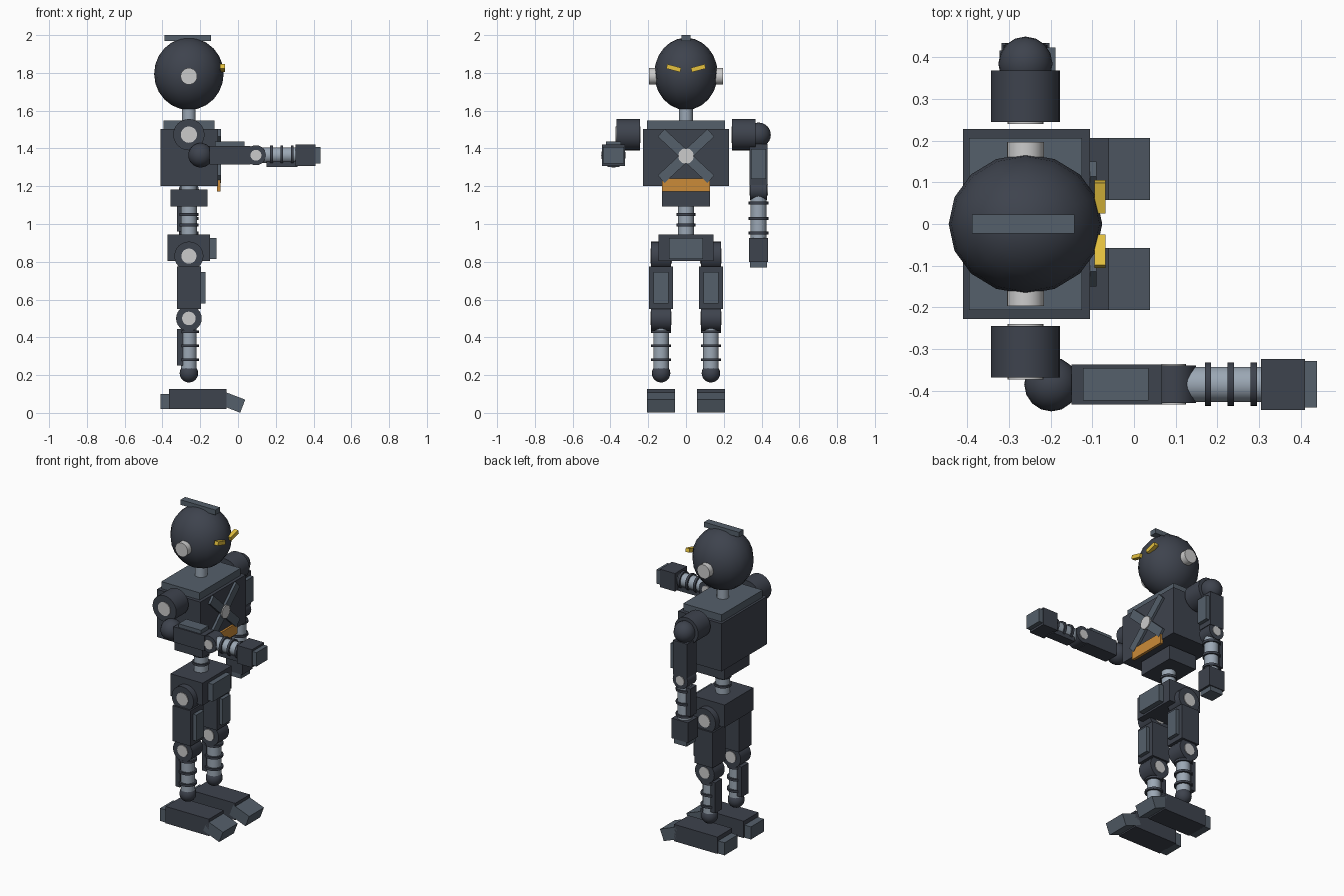
import bpy
from math import pi, radians

if "Cube" in bpy.data.objects:
    bpy.data.objects.remove(bpy.data.objects["Cube"])

CX = -0.26  # body centre line


def mat(name, r, g, b):
    m = bpy.data.materials.new(name)
    m.diffuse_color = (r, g, b, 1)
    m.use_nodes = True
    m.node_tree.nodes["Principled BSDF"].inputs["Base Color"].default_value = m.diffuse_color
    return m


DARK = mat("dark_metal", .048, .056, .075)
MID = mat("mid_metal", .09, .115, .145)
STEEL = mat("steel", .33, .39, .46)
LIGHT = mat("light_metal", .54, .54, .54)
GOLD = mat("gold", .79, .54, .05)
ORANGE = mat("orange", .6, .26, .04)


def finish(name, m, smooth=False):
    o = bpy.context.object
    o.name = name
    o.data.materials.append(m)
    if smooth:
        bpy.ops.object.shade_smooth_by_angle(angle=radians(40))
    return o


def box(name, m, x, y, z, rot=(0, 0, 0)):
    """Box from (min, max) ranges, rotated about its centre."""
    r = (x, y, z)
    bpy.ops.mesh.primitive_cube_add(size=1, location=[(a + b) / 2 for a, b in r], rotation=rot)
    o = finish(name, m)
    o.scale = [abs(b - a) for a, b in r]
    return o


def cyl(name, m, c, r, length, axis):
    rot = {"x": (0, pi / 2, 0), "y": (pi / 2, 0, 0), "z": (0, 0, 0)}[axis]
    bpy.ops.mesh.primitive_cylinder_add(vertices=24, radius=r, depth=length, location=c, rotation=rot)
    return finish(name, m, True)


def ball(name, m, c, r, seg=16, rings=12):
    bpy.ops.mesh.primitive_uv_sphere_add(segments=seg, ring_count=rings, radius=1, location=c)
    o = finish(name, m, True)
    o.scale = r if isinstance(r, tuple) else (r, r, r)
    return o


def span(c, h):
    return (c - h, c + h)


def joint(name, c, r, half, hub):
    """Round pivot across y with a light hub showing on both ends."""
    cyl(name, DARK, c, r, 2 * half, "y")
    cyl(name + "_hub", LIGHT, c, hub, 2 * half + .008, "y")


# Head
ball("head", DARK, (CX, 0, 1.795), (.184, .168, .191))
box("head_crest", MID, (-.388, -.143), span(0, .023), (1.968, 2.0))
cyl("neck", STEEL, (CX, 0, 1.58), .036, .10, "z")
for s in (-1, 1):
    cyl("ear", LIGHT, (CX, s * .168, 1.782), .044, .058, "y")
    box("eye", GOLD, (-.095, -.068), span(s * .065, .038), span(1.825, .012), (s * radians(15), 0, 0))

# Torso
box("torso", DARK, (-.41, -.105), span(0, .228), (1.20, 1.503))
box("collar_plate", MID, span(CX, .135), span(0, .206), (1.50, 1.548))
for s in (-1, 1):
    box("chest_cross_bar", MID, (-.112, -.09), span(0, .18), span(1.36, .027), (s * radians(43), 0, 0))
cyl("chest_disc", LIGHT, (-.098, 0, 1.36), .041, .03, "x")
box("belly_plate", ORANGE, (-.11, -.092), span(0, .127), (1.172, 1.24))
box("abdomen", DARK, span(CX, .098), span(0, .127), (1.093, 1.183))
cyl("spine", STEEL, (CX, 0, 1.075), .042, .27, "z")
for z in (.995, 1.05):
    cyl("spine_ring", DARK, (CX, 0, z), .05, .014, "z")

# Pelvis
box("pelvis", DARK, span(CX, .113), span(0, .145), (.803, .945))
box("pelvis_plate", MID, (-.15, -.114), span(0, .09), (.815, .925))

# Legs
for s in (-1, 1):
    y = s * .132
    joint("hip", (CX, y, .83), .077, .053, .04)
    box("thigh", DARK, span(CX, .064), span(y, .064), (.55, .775))
    box("thigh_plate", MID, (-.20, -.173), span(y, .039), (.58, .745))
    joint("knee", (CX, y, .50), .068, .052, .036)
    cyl("shin", STEEL, (CX, y, .335), .041, .25, "z")
    for z in (.43, .355, .282):
        cyl("shin_ring", DARK, (CX, y, z), .053, .014, "z")
    box("calf_plate", DARK, (-.322, -.29), span(y, .035), (.252, .445))
    ball("ankle", DARK, (CX, y, .21), .049)
    box("foot", DARK, (-.365, -.06), span(y, .074), (.02, .127))
    box("heel", MID, (-.41, -.36), span(y, .066), (.02, .10))
    box("toe", MID, span(-.031, .06), span(y, .074), span(.057, .037), (0, radians(21), 0))
    # Shoulder
    joint("shoulder", (CX, s * .306, 1.473), .083, .062, .043)


def arm(raised, side, origin, elbow, fore, rings, shield, hand, tip, hand_half):
    """Arm along its own axis: t runs outward from the shoulder ball, f is the arm's front."""
    ox, oz = origin
    y = side * .384

    def place(t, f):
        return (ox + t, oz + f) if raised else (ox + f, oz - t)

    def abox(name, m, t, h, f):
        (x0, z0), (x1, z1) = place(t[0], f[0]), place(t[1], f[1])
        box(name, m, (x0, x1), span(y, h), (z0, z1))

    def at(t):
        x, z = place(t, 0)
        return (x, y, z)

    ax = "x" if raised else "z"
    ball("shoulder_ball", DARK, (ox, y, oz), .065)
    abox("upper_arm", DARK, (.048, .265), .048, span(0, .049))
    abox("upper_arm_plate", MID, (.076, .233), .039, (.045, .072))
    joint("elbow", at(elbow), .053, .045, .029)
    cyl("forearm", STEEL, at((fore[0] + fore[1]) / 2), .042, fore[1] - fore[0], ax)
    for t in rings:
        cyl("forearm_ring", DARK, at(t), .052, .015, ax)
    abox("forearm_plate", DARK, shield, .032, (-.062, -.032))
    abox("hand", DARK, (fore[1] - .003, hand), hand_half, span(0, .057))
    abox("fingers", MID, (hand - .01, tip), hand_half - .005, span(0, .044))


# Right arm points forward, left arm hangs
arm(True, -1, (-.198, 1.364), .293, (.29, .505), (.375, .43, .485), (.35, .512), .608, .636, .061)
arm(False, 1, (CX, 1.472), .293, (.29, .548), (.36, .442, .52), (.335, .512), .672, .702, .05)
